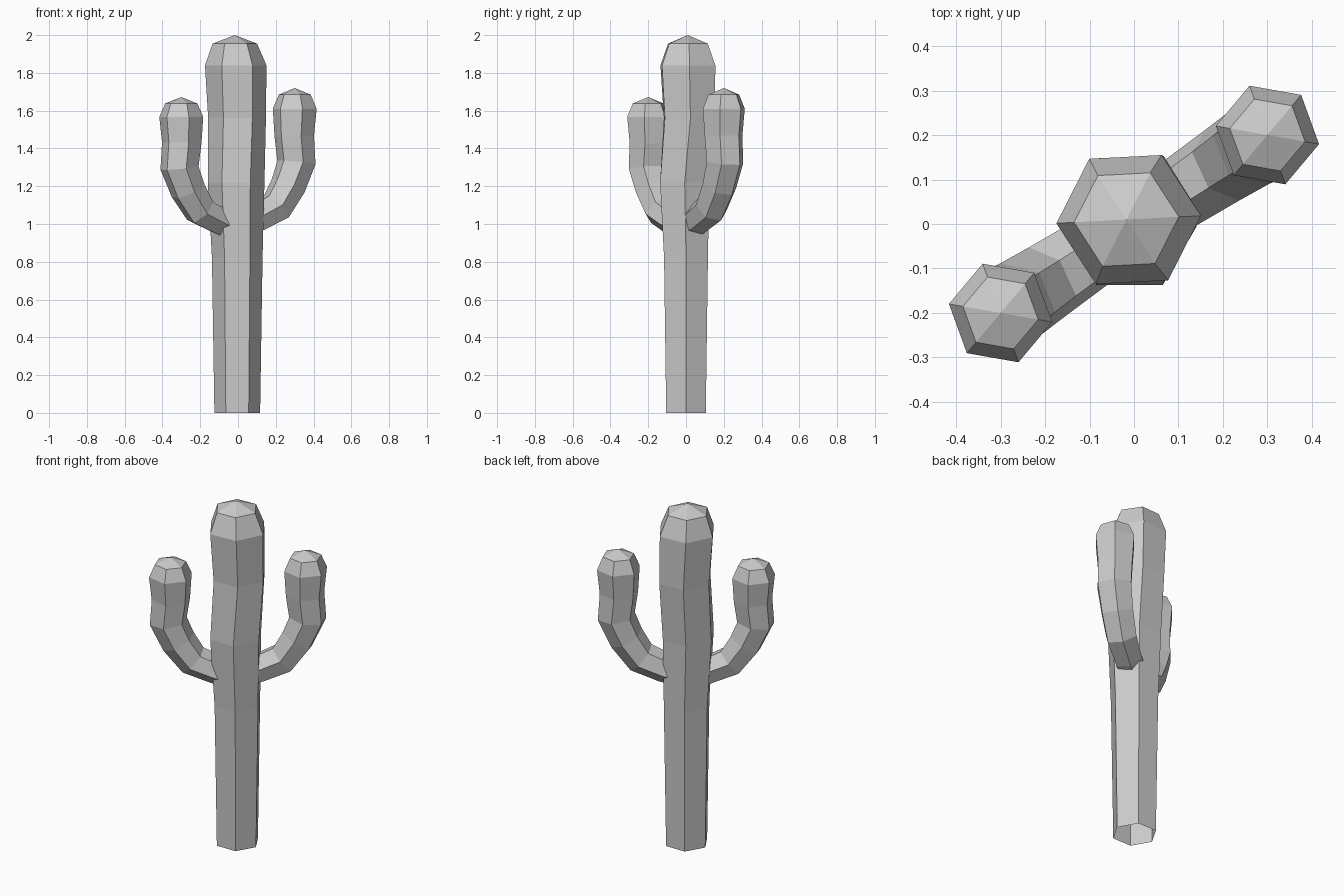
import bpy, bmesh
from math import radians, sin, cos
from mathutils import Vector, Matrix

if "Cube" in bpy.data.objects:
    bpy.data.objects.remove(bpy.data.objects["Cube"])

SIDES = 6


def loft(name, rings, apex):
    """Skin hexagonal rings (lists of points) and close the top with a fan."""
    bm = bmesh.new()
    loops = [[bm.verts.new(p) for p in ring] for ring in rings]
    for lo, hi in zip(loops, loops[1:]):
        for i in range(SIDES):
            j = (i + 1) % SIDES
            bm.faces.new((lo[i], lo[j], hi[j], hi[i]))
    tip = bm.verts.new(apex)
    for i in range(SIDES):
        bm.faces.new((loops[-1][i], loops[-1][(i + 1) % SIDES], tip))
    mesh = bpy.data.meshes.new(name)
    bm.to_mesh(mesh)
    bm.free()
    obj = bpy.data.objects.new(name, mesh)
    bpy.context.collection.objects.link(obj)
    return obj


def ring(centre, radius, e1, e2, turn):
    angles = [radians(turn + 360 / SIDES * k) for k in range(SIDES)]
    return [centre + radius * (cos(a) * e1 + sin(a) * e2) for a in angles]


# Trunk: slightly wobbly hexagonal column, open at the ground (x, y, z, radius, turn)
X, Y = Vector((1, 0, 0)), Vector((0, 1, 0))
trunk = [
    (-0.004, 0.000, 0.000, 0.121, 0),
    (-0.004, 0.000, 0.820, 0.134, 0),
    (-0.010, -0.007, 1.220, 0.150, 0),
    (-0.005, 0.018, 1.560, 0.153, 2),
    (-0.012, 0.010, 1.840, 0.163, 3),
    (-0.017, 0.010, 1.955, 0.118, 3),
]
loft("trunk",
     [ring(Vector((x, y, z)), r, X, Y, t) for x, y, z, r, t in trunk],
     Vector((-0.017, 0.01, 2.0)))

# Arms: bent tubes (distance out, z, radius, tangent elevation)
AZIMUTH = 33.7
arm = [
    (0.050, 1.010, 0.080, 10),
    (0.120, 1.030, 0.083, 15),
    (0.240, 1.085, 0.090, 40),
    (0.318, 1.200, 0.096, 60),
    (0.372, 1.325, 0.103, 83),
    (0.358, 1.465, 0.106, 92),
    (0.361, 1.610, 0.118, 90),
    (0.361, 1.685, 0.086, 90),
]


def build_arm(name, azimuth, turn, z_scale):
    spin = Matrix.Rotation(radians(azimuth), 3, 'Z')
    rings = []
    for s, z, r, tilt in arm:
        t = radians(tilt)
        e1 = Vector((sin(t), 0, -cos(t)))
        rings.append([spin @ p for p in ring(Vector((s, 0, z)), r, e1, Y, turn)])
    obj = loft(name, rings, spin @ Vector((0.361, 0, 1.72)))
    for v in obj.data.vertices:
        v.co.z = 0.76 + (v.co.z - 0.76) * z_scale
    return obj


build_arm("right_arm", AZIMUTH, -10 - AZIMUTH, 1.0)
build_arm("left_arm", AZIMUTH + 180, -10 - AZIMUTH, 0.95)
